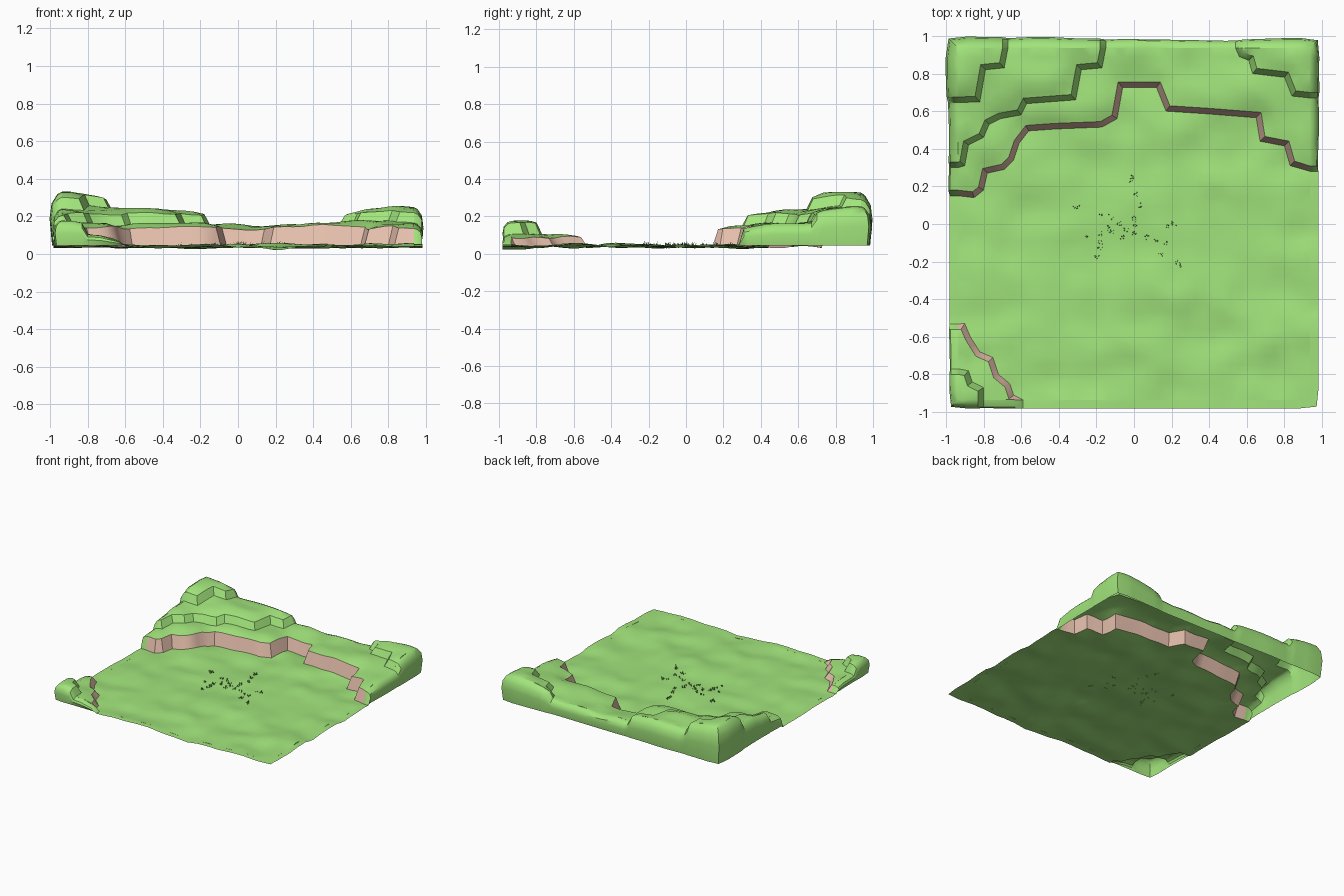
import bpy, bmesh, random
from mathutils import Vector, noise, geometry

if "Cube" in bpy.data.objects:
    bpy.data.objects.remove(bpy.data.objects["Cube"])

random.seed(4)
B = 0.935      # half size of the land sheet before its rim
W = 0.03       # horizontal depth of every cliff step


def material(name, rgb):
    m = bpy.data.materials.new(name)
    m.diffuse_color = (*rgb, 1)
    m.use_nodes = True
    m.node_tree.nodes["Principled BSDF"].inputs["Base Color"].default_value = m.diffuse_color
    return m


GRASS = material("grass", (0.36, 0.78, 0.20))
ROCK = material("rock", (0.80, 0.53, 0.42))
BLADE = material("dark_grass", (0.10, 0.28, 0.06))

# Foot lines of each terrace step: (points, corner points closing the region, height, rocky)
STEPS = [
    ([(-B, .15), (-.85, .14), (-.80, .18), (-.78, .27), (-.69, .29), (-.64, .34), (-.61, .43), (-.56, .495),
      (-.42, .505), (-.17, .515), (-.09, .56), (-.06, .725), (.12, .725), (.17, .60), (.40, .585),
      (.65, .565), (.67, .44), (.80, .415), (.83, .31), (B, .28)], [(2, .28), (2, 2), (-2, 2), (-2, .15)], .10, True),
    ([(-.59, -B), (-.64, -.91), (-.66, -.85), (-.72, -.80), (-.75, -.71), (-.82, -.68), (-.87, -.60), (-.90, -.53),
      (-B, -.53)], [(-2, -.53), (-2, -2), (-.59, -2)], .045, True),
    ([(-B, .30), (-.90, .31), (-.88, .42), (-.80, .46), (-.77, .53), (-.71, .56), (-.60, .58), (-.57, .64),
      (-.31, .66), (-.28, .82), (-.17, .83), (-.15, B)], [(-.15, 2), (-2, 2), (-2, .3)], .055, False),
    ([(-B, .645), (-.82, .65), (-.79, .82), (-.69, .83), (-.67, B)], [(-.67, 2), (-2, 2), (-2, .65)], .055, False),
    ([(.54, B), (.56, .89), (.61, .87), (.63, .80), (.80, .78), (.84, .68), (B, .67)],
     [(2, .67), (2, 2), (.54, 2)], .05, False),
    ([(-.80, -B), (-.80, -.87), (-.86, -.84), (-.88, -.78), (-B, -.77)], [(-2, -.77), (-2, -2), (-.80, -2)], .06, False),
]


def snap(p, end):
    """Keep the end of a line on the edge of the sheet."""
    return Vector((end[0] if abs(end[0]) == B else p.x, end[1] if abs(end[1]) == B else p.y))


def offset(line, d):
    pts = [Vector(p) for p in line]
    out = []
    for i, p in enumerate(pts):
        dirs = [(b - a).normalized() for a, b in zip(pts[max(i - 1, 0):i + 1], pts[i:i + 2])] if 0 < i < len(pts) - 1 \
            else [(pts[1] - pts[0]).normalized() if i == 0 else (pts[-1] - pts[-2]).normalized()]
        ns = [Vector((-t.y, t.x)) for t in dirs]
        n = sum(ns, Vector((0, 0))).normalized()
        out.append(p + n * d / max(n.dot(ns[0]), .5))
    out[0], out[-1] = snap(out[0], line[0]), snap(out[-1], line[-1])
    return out


def divide(line, step=.05):
    out = [Vector(line[0])]
    for a, b in zip(line, line[1:]):
        a, b = Vector(a), Vector(b)
        n = max(1, round((b - a).length / step))
        out += [a.lerp(b, k / n) for k in range(1, n + 1)]
    return out


def inside(p, poly):
    hit = False
    for a, b in zip(poly, poly[1:] + poly[:1]):
        if (a[1] > p.y) != (b[1] > p.y) and p.x < (b[0] - a[0]) * (p.y - a[1]) / (b[1] - a[1]) + a[0]:
            hit = not hit
    return hit


def depth(p, step):
    """Signed distance behind the foot of a step."""
    best = 9
    for a, b in zip(step[0], step[0][1:]):
        a, b = Vector(a), Vector(b)
        t = max(0, min(1, (p - a).dot(b - a) / (b - a).length_squared))
        best = min(best, (a + (b - a) * t - p).length)
    return best if inside(p, step[0] + step[1]) else -best


def height(p):
    z = .042 + .022 * noise.noise(Vector((p.x * 2.6, p.y * 4.2, 3.1))) + .012 * noise.noise(Vector((p.x * 7, p.y * 7, 8)))
    for s in STEPS:
        d = depth(p, s)
        if d > .001:
            z += s[2] * min(1, d / (W * .95)) + .018 * max(0, min(1, (d - W) / .07))
    # the back corners swell upwards
    for c, k in (((-.9, .88), .025), ((.85, .85), .035)):
        z += k * max(0, 1 - (p - Vector(c)).length / .3)
    return z


# Land sheet: a grid stitched to the foot and rim line of every step
verts, edges = [], []


def add_chain(chain):
    start = len(verts)
    verts.extend(chain)
    edges.extend((start + i, start + i + 1) for i in range(len(chain) - 1))


add_chain(divide([(-B, -B), (B, -B), (B, B), (-B, B), (-B, -B)]))
for s in STEPS:
    add_chain(divide(s[0]))
    add_chain(divide(offset(s[0], W)))
N = 40
for i in range(1, N):
    for j in range(1, N):
        p = Vector((-B + 2 * B * i / N, -B + 2 * B * j / N))
        if all(not -.016 < depth(p, s) < W + .016 for s in STEPS):
            verts.append(p)
co, _, tris, *_ = geometry.delaunay_2d_cdt(verts, edges, [], 0, 1e-4)

bm = bmesh.new()
bv = [bm.verts.new((p.x, p.y, height(p))) for p in co]
for t in tris:
    f = bm.faces.new([bv[i] for i in t])
    c = f.calc_center_median().to_2d()
    if any(s[3] and .002 < depth(c, s) < W * .95 for s in STEPS):
        f.material_index = 1
bmesh.ops.recalc_face_normals(bm, faces=bm.faces[:])
if sum(f.normal.z for f in bm.faces) < 0:
    bmesh.ops.reverse_faces(bm, faces=bm.faces[:])

# Outer rim: flat lip along the low ground, bulging wall around the high ground
loop_edges = [e for e in bm.edges if e.is_boundary]
top = {v for e in loop_edges for v in e.verts}
rings = []
for out, drop in ((.018, .05), (.038, .22), (.045, .5), (.036, 1)):
    ring = {}
    for v in top:
        p = v.co.to_2d()
        high = any(depth(p, s) > W * .5 for s in STEPS[:2])
        dx, dy = [(1 if c > 0 else -1) * (abs(abs(c) - B) < 1e-3) for c in p]
        o = out * (.8 if dx and dy else 1)
        if high:
            o *= 1 + 2.2 * max(0, v.co.z - .16) + .25 * noise.noise(Vector((p.x * 3, p.y * 3, 1)))
        z = v.co.z + (.045 - v.co.z) * drop if high else v.co.z
        ring[v] = bm.verts.new((p.x + dx * o, p.y + dy * o, z))
    rings.append(ring)
for e in loop_edges:
    loop = e.link_loops[0]
    a, b = loop.vert, loop.link_loop_next.vert
    chain = [(a, b)] + [(r[a], r[b]) for r in rings]
    for (p, q), (r, s) in zip(chain, chain[1:]):
        bm.faces.new((q, p, r, s))
bm.normal_update()
me = bpy.data.meshes.new("terraced_land")
bm.to_mesh(me)
bm.free()
land = bpy.data.objects.new("terraced_land", me)
bpy.context.collection.objects.link(land)
me.materials.append(GRASS)
me.materials.append(ROCK)
bpy.context.view_layer.objects.active = land
land.select_set(True)
bpy.ops.object.shade_smooth_by_angle(angle=.6)

# Grass tufts: small fans of pointed blades scattered round the middle
TUFTS = [(-.01, .25), (-.01, .23), (-.30, .10), (-.31, .08), (.03, .10), (.01, .16), (0, .03), (.005, 0), (-.18, .04),
         (-.12, .04), (.21, 0), (.18, -.01), (-.13, -.02), (-.08, 0), (-.25, -.07), (-.18, -.05), (-.18, -.10),
         (-.18, -.13), (-.20, -.18), (-.06, -.07), (-.12, -.04), (.07, -.07), (.12, -.09), (.17, -.10), (.14, -.16),
         (.23, -.20), (.24, -.22), (0, -.05), (-.04, -.03)]
bm = bmesh.new()
for x, y in TUFTS:
    for k in range(7):
        p = Vector((x + random.uniform(-.012, .012), y + random.uniform(-.012, .012)))
        side = Vector((random.uniform(-1, 1), random.uniform(-1, 1), 0)).normalized() * .003
        base = Vector((p.x, p.y, height(p) - .002))
        tip = base + Vector((random.uniform(-.008, .008), random.uniform(-.008, .008), random.uniform(.012, .026)))
        bm.faces.new([bm.verts.new(c) for c in (base - side, base + side, tip)])
me = bpy.data.meshes.new("grass_tufts")
bm.to_mesh(me)
bm.free()
me.materials.append(BLADE)
bpy.context.collection.objects.link(bpy.data.objects.new("grass_tufts", me))
